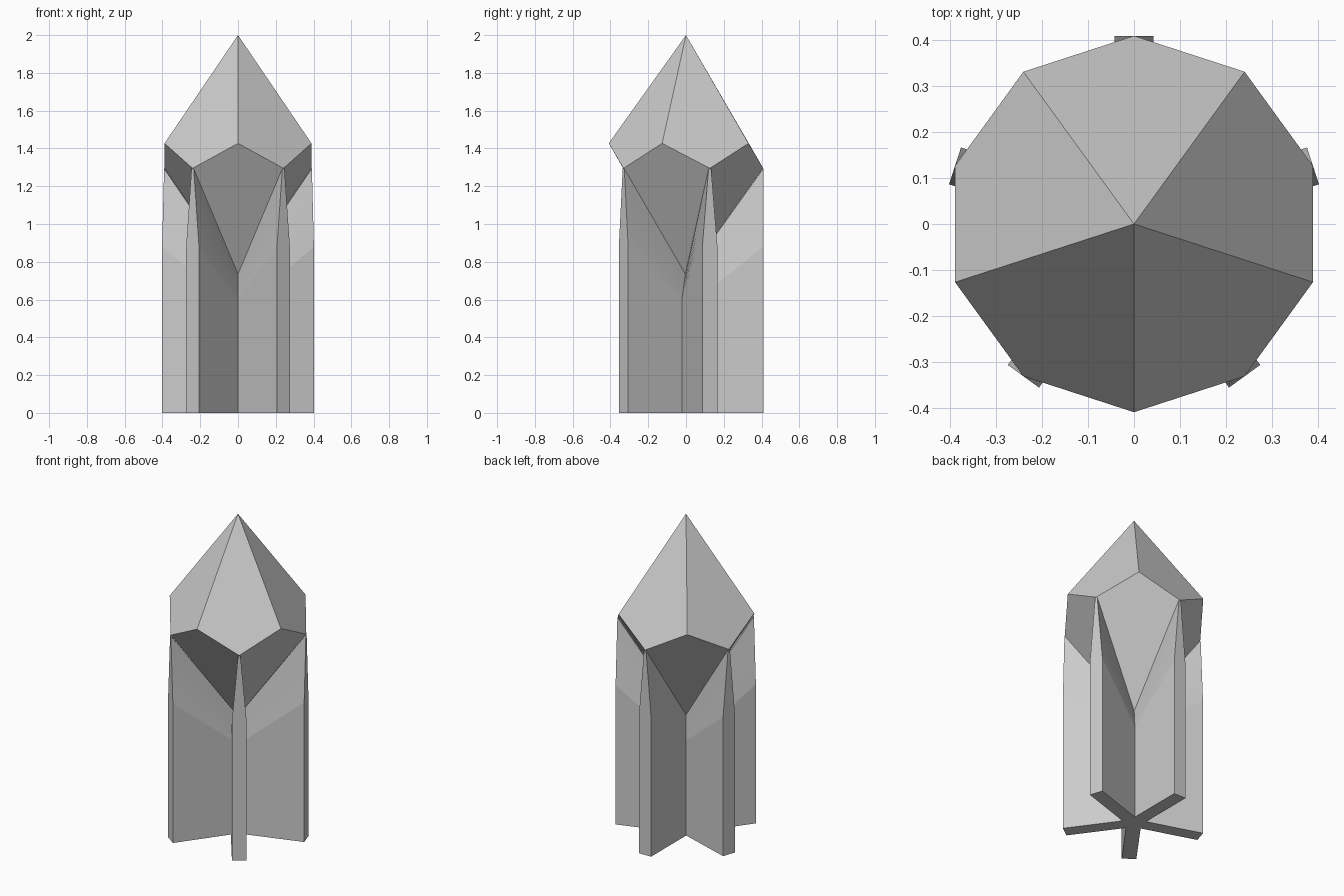
import bpy, bmesh
from math import sin, cos, pi, radians

cube = bpy.data.objects.get("Cube")
if cube:
    bpy.data.objects.remove(cube, do_unlink=True)

stone = bpy.data.materials.new("pale grey stone")
stone.use_nodes = True
GREY = (0.6, 0.6, 0.6, 1)
stone.diffuse_color = GREY
stone.node_tree.nodes["Principled BSDF"].inputs["Base Color"].default_value = GREY

R = 0.409          # radius of crystal corners and arm tips
SIDES = 5
STEP = 2 * pi / SIDES


def finish(bm, name):
    bmesh.ops.recalc_face_normals(bm, faces=bm.faces)
    mesh = bpy.data.meshes.new(name)
    bm.to_mesh(mesh)
    bm.free()
    mesh.materials.append(stone)
    obj = bpy.data.objects.new(name, mesh)
    bpy.context.collection.objects.link(obj)
    return obj


def polar(radius, angle, z):
    return (radius * cos(angle), radius * sin(angle), z)


# Crystal head: ten kite faces between two apexes
bm = bmesh.new()
top = bm.verts.new((0, 0, 2))
bottom = bm.verts.new((0, 0, 0.722))
upper = [bm.verts.new(polar(R, -pi / 2 + i * STEP, 1.427)) for i in range(SIDES)]
lower = [bm.verts.new(polar(R, -pi / 2 + (i + 0.5) * STEP, 1.295)) for i in range(SIDES)]
for i in range(SIDES):
    j = (i + 1) % SIDES
    bm.faces.new((top, upper[i], lower[i], upper[j]))
    bm.faces.new((bottom, lower[i], upper[j], lower[j]))
finish(bm, "crystal_head")


# Star-shaped shaft: five arms that thin out under the crystal's lower edges
def star_ring(bm, half_width, valley_z, tip_z):
    ring = []
    for i in range(SIDES):
        a = pi / 2 + i * STEP
        for side in (-1, 1):
            x = R * cos(a) - side * half_width * sin(a)
            y = R * sin(a) + side * half_width * cos(a)
            ring.append(bm.verts.new((x, y, tip_z)))
        ring.append(bm.verts.new(polar(half_width / sin(STEP / 2), a + STEP / 2, valley_z)))
    return ring


def mix(a, b, t):
    return a + (b - a) * t


bm = bmesh.new()
rings = [star_ring(bm, 0.042, 0, 0)]
for t in (0, 0.175, 0.35, 0.525, 0.7, 1):
    rings.append(star_ring(bm, mix(0.042, 0.007, t), mix(0.6, 0.735, t), mix(0.88, 1.293, t)))
count = len(rings[0])
for low, high in zip(rings, rings[1:]):
    for i in range(count):
        j = (i + 1) % count
        bm.faces.new((low[i], low[j], high[j], high[i]))
bm.faces.new(rings[0])
centre = bm.verts.new((0, 0, 0.722))
for i in range(count):
    bm.faces.new((rings[-1][i], rings[-1][(i + 1) % count], centre))
finish(bm, "star_shaft")
